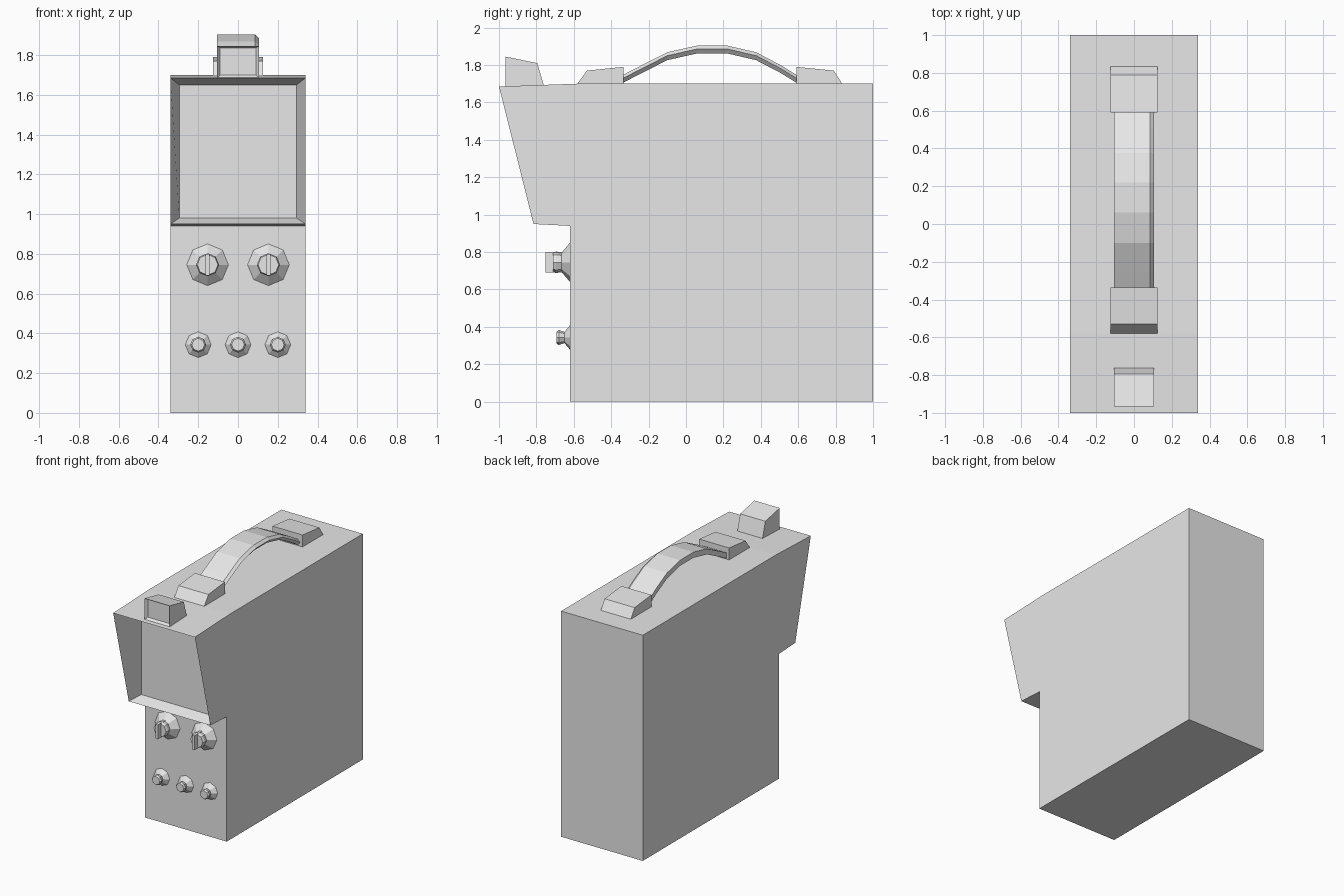
import bpy, bmesh, math
from mathutils import Matrix, Vector

if "Cube" in bpy.data.objects:
    bpy.data.objects.remove(bpy.data.objects["Cube"])

grey = bpy.data.materials.new("plain_light_grey")
grey.diffuse_color = (0.8, 0.8, 0.8, 1)
grey.use_nodes = True
grey.node_tree.nodes["Principled BSDF"].inputs["Base Color"].default_value = grey.diffuse_color


def finish(bm, name):
    bmesh.ops.recalc_face_normals(bm, faces=bm.faces[:])
    me = bpy.data.meshes.new(name)
    bm.to_mesh(me)
    bm.free()
    me.materials.append(grey)
    ob = bpy.data.objects.new(name, me)
    bpy.context.collection.objects.link(ob)
    return ob


def prism(profile, half):
    """Side profile (y, z) extruded across x from -half to half."""
    bm = bmesh.new()
    f = bm.faces.new([bm.verts.new((-half, y, z)) for y, z in profile])
    r = bmesh.ops.extrude_face_region(bm, geom=[f])
    for v in r["geom"]:
        if isinstance(v, bmesh.types.BMVert):
            v.co.x = half
    bmesh.ops.recalc_face_normals(bm, faces=bm.faces[:])
    bm.normal_update()
    return bm


def recess(bm, pick, hx, y, z0, z1):
    """Sink a front face to an upright panel with tapered walls."""
    face = min(bm.faces, key=pick)
    mid = face.calc_center_median()
    bmesh.ops.inset_individual(bm, faces=[face], thickness=0.01)
    for v in face.verts:
        v.co = Vector((math.copysign(hx, v.co.x), y, z1 if v.co.z > mid.z else z0))


# Case with overhanging screen hood
bm = prism([(-0.62, 0), (1, 0), (1, 1.70), (-0.58, 1.70), (-1, 1.685),
            (-0.815, 0.95), (-0.62, 0.94)], 0.34)
recess(bm, lambda f: f.calc_center_median().y, 0.295, -0.73, 0.98, 1.65)
finish(bm, "case")

# Small lamp box on the roof
bm = prism([(-0.965, 1.684), (-0.965, 1.845), (-0.795, 1.81), (-0.76, 1.69)], 0.105)
recess(bm, lambda f: f.calc_center_median().y, 0.09, -0.945, 1.70, 1.835)
finish(bm, "lamp_box")

# Handle brackets
finish(prism([(-0.58, 1.70), (-0.53, 1.77), (-0.335, 1.79), (-0.335, 1.70)], 0.125),
       "front_handle_bracket")
finish(prism([(0.59, 1.70), (0.59, 1.79), (0.79, 1.77), (0.835, 1.70)], 0.125),
       "rear_handle_bracket")

# Arched handle: cross-section (x, drop) carried along a path
path = [(-0.36, 1.735), (-0.254, 1.79), (-0.10, 1.868), (0.06, 1.904),
        (0.22, 1.904), (0.375, 1.868), (0.505, 1.80), (0.61, 1.735)]
section = [(-0.105, 0), (0.085, 0), (0.105, -0.018), (0.085, -0.042), (-0.105, -0.042)]
bm = bmesh.new()
rings = [[bm.verts.new((x, y, z + d)) for x, d in section] for y, z in path]
n = len(section)
for a, b in zip(rings, rings[1:]):
    for i in range(n):
        j = (i + 1) % n
        bm.faces.new((a[i], a[j], b[j], b[i]))
bm.faces.new(rings[0])
bm.faces.new(rings[-1])
finish(bm, "carry_handle")


def knob(name, x, z, rings, bar=None):
    """Eight-sided turned knob on the front; rings are (y, radius)."""
    bm = bmesh.new()
    loops = [[bm.verts.new((x + r * math.sin(k * math.pi / 4), y,
                            z + r * math.cos(k * math.pi / 4))) for k in range(8)]
             for y, r in rings]
    for a, b in zip(loops, loops[1:]):
        for i in range(8):
            j = (i + 1) % 8
            bm.faces.new((a[i], a[j], b[j], b[i]))
    bm.faces.new(loops[0])
    bm.faces.new(loops[-1])
    bmesh.ops.recalc_face_normals(bm, faces=bm.faces[:])
    if bar:
        w, y0, y1, h = bar
        bmesh.ops.create_cube(bm, size=1, matrix=Matrix.Translation((x, (y0 + y1) / 2, z))
                              @ Matrix.Diagonal((w, y1 - y0, h, 1)))
    finish(bm, name)


# Large dials with grip bars, small knobs below
for i, x in enumerate((-0.153, 0.153)):
    knob(f"large_dial_{i + 1}", x, 0.745,
         [(-0.615, 0.105), (-0.62, 0.105), (-0.665, 0.052), (-0.695, 0.058), (-0.712, 0.052)],
         (0.02, -0.75, -0.66, 0.108))
for i, x in enumerate((-0.2, 0, 0.2)):
    knob(f"small_knob_{i + 1}", x, 0.343,
         [(-0.615, 0.065), (-0.62, 0.065), (-0.65, 0.03), (-0.68, 0.04), (-0.692, 0.032)])
